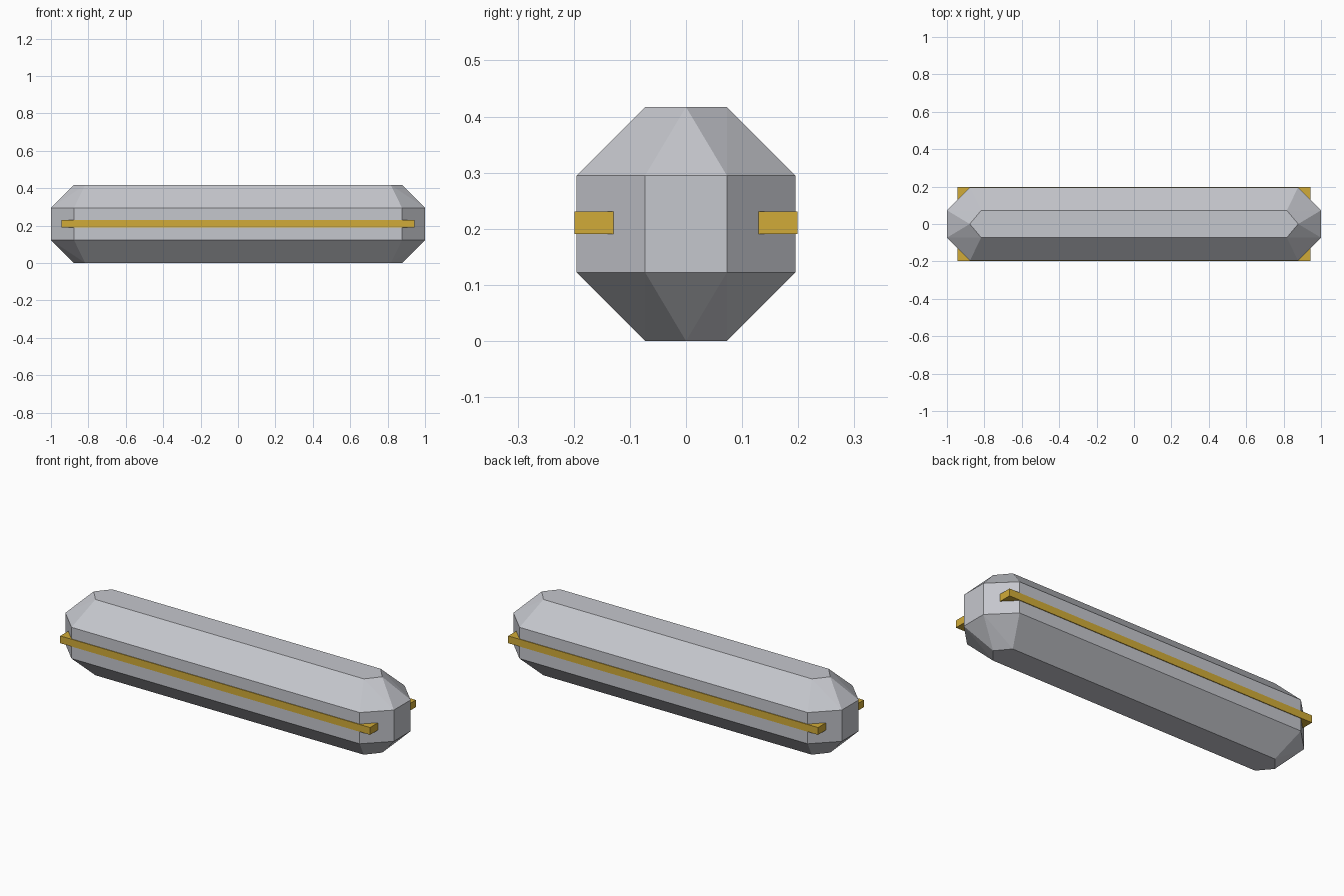
import bpy
import bmesh

cube = bpy.data.objects.get("Cube")
if cube:
    bpy.data.objects.remove(cube, do_unlink=True)


def material(name, rgb):
    m = bpy.data.materials.new(name)
    m.use_nodes = True
    m.diffuse_color = (*rgb, 1)
    bsdf = m.node_tree.nodes["Principled BSDF"]
    bsdf.inputs["Base Color"].default_value = (*rgb, 1)
    return m


def add_object(name, bm, mat):
    bmesh.ops.recalc_face_normals(bm, faces=bm.faces)
    mesh = bpy.data.meshes.new(name)
    bm.to_mesh(mesh)
    bm.free()
    mesh.materials.append(mat)
    obj = bpy.data.objects.new(name, mesh)
    bpy.context.collection.objects.link(obj)
    return obj


silver = material("silver grey", (0.56, 0.57, 0.61))
gold = material("gold", (0.64, 0.41, 0.04))

HEIGHT = 0.417
MID = HEIGHT / 2
BELT = 0.086      # half height of the upright sides
FLAT = 0.073      # half width of the end and top facets

# Faceted bar: an eight-sided belt bevelled to a six-sided cap above and below
bm = bmesh.new()
for sx in (-1, 1):
    for sz in (-1, 1):
        for sy in (-1, 1):
            bm.verts.new((sx, sy * FLAT, MID + sz * BELT))
            bm.verts.new((sx * 0.877, sy * 0.195, MID + sz * BELT))
            bm.verts.new((sx * 0.817, sy * FLAT, MID + sz * MID))
        bm.verts.new((sx * 0.878, 0, MID + sz * MID))
bmesh.ops.convex_hull(bm, input=bm.verts)
bmesh.ops.dissolve_limit(bm, angle_limit=0.03, verts=bm.verts, edges=bm.edges)
add_object("faceted_bar", bm, silver)

# Gold side strips, overhanging the chamfered corners
for side, sy in (("front", -1), ("back", 1)):
    bm = bmesh.new()
    bmesh.ops.create_cube(bm, size=1)
    bmesh.ops.scale(bm, vec=(1.886, 0.074, 0.04), verts=bm.verts)
    bmesh.ops.translate(bm, vec=(0, sy * 0.162, 0.211), verts=bm.verts)
    add_object(side + "_strip", bm, gold)
